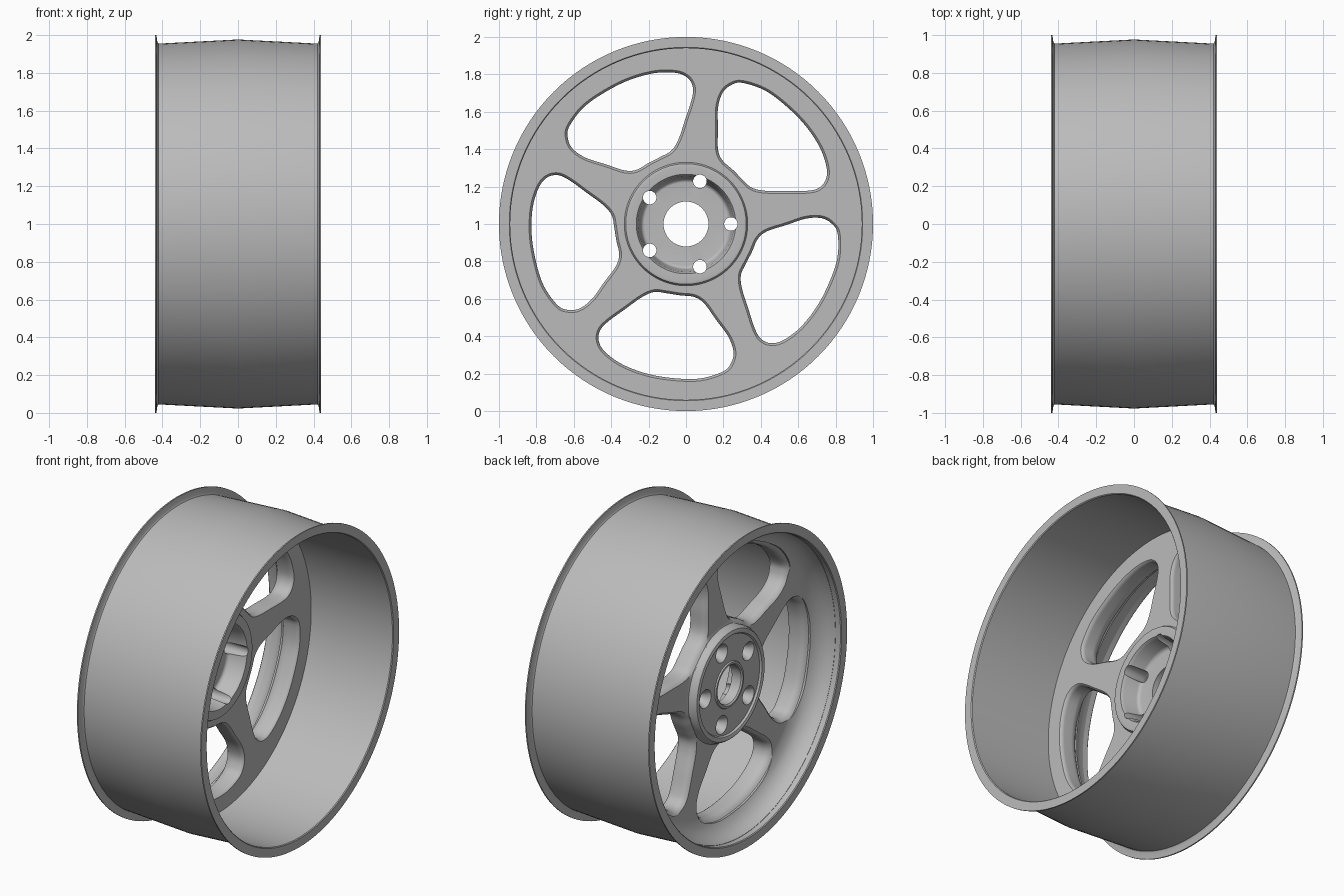
import bpy, bmesh, math
from mathutils import Vector

if "Cube" in bpy.data.objects:
    bpy.data.objects.remove(bpy.data.objects["Cube"], do_unlink=True)

SPOKES = 5
STEP = math.tau / SPOKES

# single metal finish
metal = bpy.data.materials.new("grey_metal")
metal.use_nodes = True
GREY = (0.5, 0.5, 0.5, 1)
metal.diffuse_color = GREY
metal.node_tree.nodes["Principled BSDF"].inputs["Base Color"].default_value = GREY


def finish(bm, name):
    bmesh.ops.recalc_face_normals(bm, faces=bm.faces)
    mesh = bpy.data.meshes.new(name)
    bm.to_mesh(mesh)
    bm.free()
    mesh.materials.append(metal)
    obj = bpy.data.objects.new(name, mesh)
    bpy.context.collection.objects.link(obj)
    return obj


def activate(obj):
    bpy.ops.object.select_all(action="DESELECT")
    obj.select_set(True)
    bpy.context.view_layer.objects.active = obj


def smooth(obj):
    activate(obj)
    bpy.ops.object.shade_smooth_by_angle(angle=math.radians(32))
    mod = obj.modifiers.new("weighted_normals", "WEIGHTED_NORMAL")
    mod.keep_sharp = True


def revolve(profile, name, segments=128):
    """Turn a closed (radius, x) profile around the axle."""
    bm = bmesh.new()
    rings = []
    for i in range(segments):
        a = math.tau * i / segments
        rings.append([bm.verts.new((x, r * math.cos(a), 1 + r * math.sin(a)))
                      for r, x in profile])
    n = len(profile)
    for i in range(segments):
        p, q = rings[i], rings[(i + 1) % segments]
        for j in range(n):
            k = (j + 1) % n
            bm.faces.new((p[j], p[k], q[k], q[j]))
    return finish(bm, name)


def loft(bm, sections):
    """Closed solid through (x, outline) sections, outlines in the wheel plane."""
    rings = [[bm.verts.new((x, p.x, 1 + p.y)) for p in line] for x, line in sections]
    n = len(rings[0])
    for a, b in zip(rings, rings[1:]):
        for j in range(n):
            k = (j + 1) % n
            bm.faces.new((a[j], a[k], b[k], b[j]))
    bm.faces.new(rings[0])
    bm.faces.new(rings[-1])


def spline(points, cuts=5):
    """Closed smooth curve; returns points and outward normals (clockwise input)."""
    pts, normals = [], []
    n = len(points)
    for i in range(n):
        a, b, c, d = (Vector(points[(i + k) % n]) for k in (-1, 0, 1, 2))
        for s in range(cuts):
            t = s / cuts
            pts.append(0.5 * (2 * b + (c - a) * t + (2 * a - 5 * b + 4 * c - d) * t**2
                              + (3 * b - a - 3 * c + d) * t**3))
            tan = (c - a + 2 * (2 * a - 5 * b + 4 * c - d) * t
                   + 3 * (3 * b - a - 3 * c + d) * t**2).normalized()
            normals.append(Vector((-tan.y, tan.x)))
    return pts, normals


def turned(line, angle):
    c, s = math.cos(angle), math.sin(angle)
    return [Vector((p.x * c - p.y * s, p.x * s + p.y * c)) for p in line]


# barrel with thin flanges
half = [(0.94, 0.435), (0.945, 0.44), (1, 0.44), (1, 0.432), (0.965, 0.427), (0.955, 0.42)]
rim = revolve(half + [(0.977, 0)] + [(r, -x) for r, x in reversed(half)], "rim_barrel")
smooth(rim)

# dished spoke disc with hub
disc_profile = [
    (0.95, -0.40), (0.938, -0.40), (0.93, -0.365), (0.915, -0.335), (0.89, -0.305),
    (0.86, -0.285), (0.82, -0.271), (0.78, -0.265),
    (0.385, -0.265), (0.365, -0.272), (0.356, -0.285), (0.351, -0.305), (0.342, -0.317),
    (0.328, -0.321), (0.315, -0.317), (0.308, -0.305),
    (0.145, -0.305), (0.14, -0.313), (0.128, -0.313), (0.12, -0.305),
    (0.12, -0.24), (0.222, -0.24), (0.235, -0.233), (0.243, -0.22), (0.256, -0.14),
    (0.266, -0.122), (0.31, -0.12), (0.322, -0.124), (0.33, -0.14), (0.95, -0.14)]
disc = revolve(disc_profile, "spoke_disc")

# swept window openings with rounded edges, and tapered bolt holes
window = [(0.171, 0.40), (0.171, 0.51), (0.171, 0.62), (0.195, 0.70), (0.24, 0.742),
          (0.30, 0.755), (0.42, 0.715), (0.53, 0.635), (0.635, 0.53), (0.715, 0.41),
          (0.752, 0.30), (0.745, 0.232), (0.705, 0.19), (0.64, 0.177), (0.53, 0.177),
          (0.42, 0.178), (0.35, 0.195), (0.30, 0.24), (0.25, 0.29), (0.195, 0.34)]
outline, normals = spline(window)
window_flare = [(-0.5, 0.026), (-0.27, 0.026), (-0.262, 0.017), (-0.252, 0.008),
                (-0.235, 0.001), (-0.22, 0),
                (-0.165, 0), (-0.152, 0.003), (-0.143, 0.009), (-0.138, 0.015), (0, 0.015)]
bolt_taper = [(-0.5, 0.058), (-0.305, 0.058), (-0.265, 0.036), (0, 0.036)]
bm = bmesh.new()
for i in range(SPOKES):
    loft(bm, [(x, turned([p + n * o for p, n in zip(outline, normals)], i * STEP))
              for x, o in window_flare])
    centre = Vector((0.24, 0))
    loft(bm, [(x, turned([centre + Vector((r * math.cos(a), r * math.sin(a)))
                          for a in (math.tau * k / 32 for k in range(32))], i * STEP))
              for x, r in bolt_taper])
cutter = finish(bm, "opening_cutter")
cutter.hide_render = True

mod = disc.modifiers.new("openings", "BOOLEAN")
mod.operation = "DIFFERENCE"
mod.solver = "EXACT"
mod.object = cutter
activate(disc)
bpy.ops.object.modifier_apply(modifier=mod.name)
bpy.data.objects.remove(cutter, do_unlink=True)
smooth(disc)
